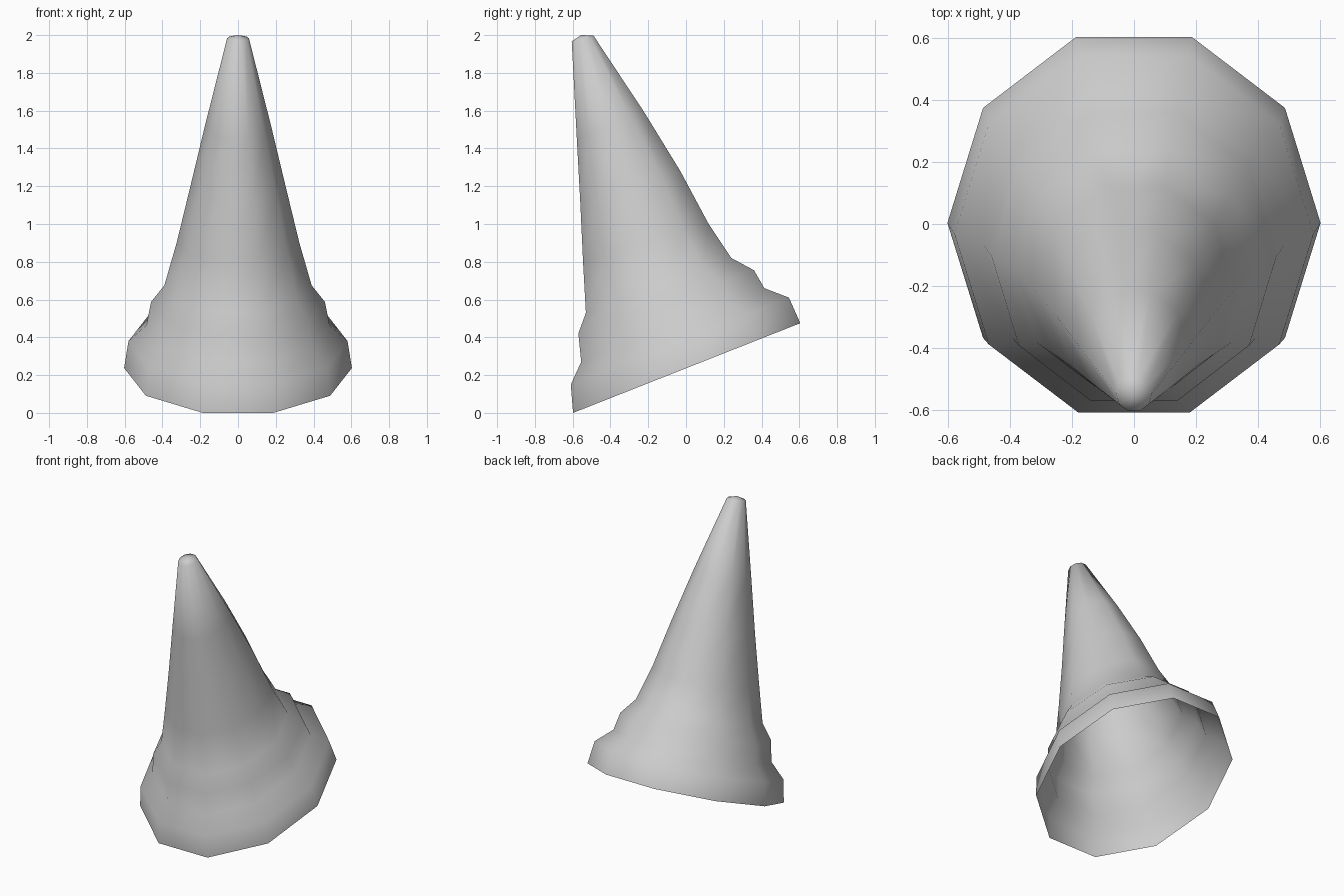
import bpy, bmesh, math

if "Cube" in bpy.data.objects:
    bpy.data.objects.remove(bpy.data.objects["Cube"])

SIDES = 10

# Each ring: front (y, z), back (y, z), half width in x
RINGS = [
    (-0.598, 0.00, 0.605, 0.475, 0.603),   # open rim
    (-0.610, 0.15, 0.545, 0.61, 0.580),
    (-0.555, 0.27, 0.415, 0.66, 0.485),    # first groove
    (-0.570, 0.42, 0.360, 0.755, 0.460),
    (-0.530, 0.53, 0.240, 0.82, 0.390),    # start of the spike
    (-0.545, 0.80, 0.120, 1.00, 0.325),
    (-0.560, 1.12, -0.030, 1.28, 0.252),
    (-0.578, 1.45, -0.220, 1.59, 0.175),
    (-0.605, 1.967, -0.490, 1.998, 0.058), # blunt tip
]
TIP = (0, -0.555, 2.0)


def add_ring(bm, yf, zf, yb, zb, rx):
    """Tilted ten-sided ring with flats facing front and back."""
    flat = math.sin(math.radians(72))
    verts = []
    for i in range(SIDES):
        a = 2 * math.pi * i / SIDES
        t = math.sin(a) / flat / 2
        verts.append(bm.verts.new((rx * math.cos(a),
                                   (yf + yb) / 2 + (yb - yf) * t,
                                   (zf + zb) / 2 + (zb - zf) * t)))
    return verts


# Leaning hollow spike with stepped base
bm = bmesh.new()
rings = [add_ring(bm, *r) for r in RINGS]
for lo, hi in zip(rings, rings[1:]):
    for i in range(SIDES):
        j = (i + 1) % SIDES
        bm.faces.new((lo[i], lo[j], hi[j], hi[i]))

# Rounded tip
tip = bm.verts.new(TIP)
top = rings[-1]
for i in range(SIDES):
    bm.faces.new((top[i], top[(i + 1) % SIDES], tip))

for f in bm.faces:
    f.smooth = True
mesh = bpy.data.meshes.new("leaning_spike")
bm.to_mesh(mesh)
bm.free()
obj = bpy.data.objects.new("leaning_spike", mesh)
bpy.context.collection.objects.link(obj)
